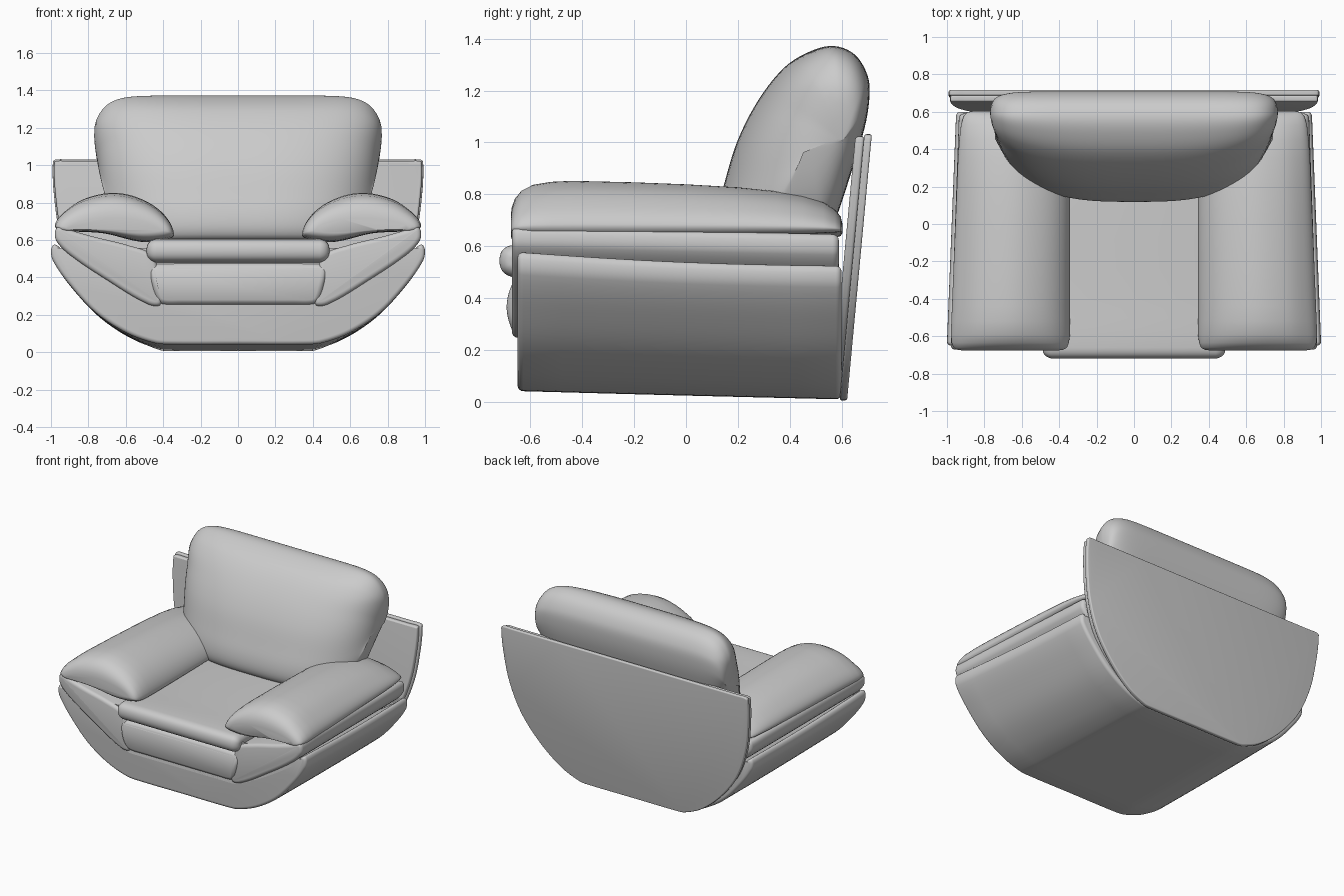
import bpy, bmesh, math
from mathutils import Vector

if "Cube" in bpy.data.objects:
    bpy.data.objects.remove(bpy.data.objects["Cube"])


def curve(pts, n=5):
    """Smooth closed loop through 2D points, free of overshoot."""
    p = [Vector(q) for q in pts]
    m, out = len(p), []
    tan = [(p[(i + 1) % m] - p[i - 1]).normalized() for i in range(m)]
    for i in range(m):
        a, b = p[i], p[(i + 1) % m]
        L = (b - a).length
        for k in range(n):
            t = k / n
            out.append(a * (2*t**3 - 3*t**2 + 1) + b * (3*t**2 - 2*t**3)
                       + tan[i] * L * (t**3 - 2*t**2 + t) + tan[(i + 1) % m] * L * (t**3 - t**2))
    return out


def mirrored(half):
    """Close a half profile (top centre round to bottom centre) over x = 0."""
    return half + [(-x, z) for x, z in reversed(half) if x > 0]


def inset(loop, d):
    m = len(loop)
    area = sum(loop[i - 1].x * loop[i].y - loop[i].x * loop[i - 1].y for i in range(m))
    s = 1 if area > 0 else -1
    out = []
    for i in range(m):
        t = (loop[(i + 1) % m] - loop[i - 1]).normalized()
        out.append(loop[i] + Vector((-t.y, t.x)) * d * s)
    return out


def loft(name, rings):
    bm = bmesh.new()
    vs = [[bm.verts.new(c) for c in r] for r in rings]
    m = len(rings[0])
    for a, b in zip(vs, vs[1:]):
        for i in range(m):
            bm.faces.new((a[i - 1], a[i], b[i], b[i - 1]))
    bm.faces.new(vs[0])
    bm.faces.new(vs[-1])
    bmesh.ops.recalc_face_normals(bm, faces=bm.faces)
    me = bpy.data.meshes.new(name)
    bm.to_mesh(me)
    bm.free()
    me.shade_smooth()
    me.set_sharp_from_angle(angle=math.radians(45))
    ob = bpy.data.objects.new(name, me)
    bpy.context.collection.objects.link(ob)
    return ob


def extrude(name, loop, y0, y1, r, warp=lambda x, y, z: (x, y, z)):
    """Extrude an XZ loop along y with rounded ends of radius r."""
    ends = [(r * (1 - math.sin(a)), r * (1 - math.cos(a)))
            for a in [math.radians(v) for v in (90, 67, 45, 22, 0)]]
    st = [(y0 + e, d) for e, d in ends]
    st += [(y0 + r + (y1 - y0 - 2*r) * k / 8, 0) for k in range(1, 8)]
    st += [(y1 - e, d) for e, d in reversed(ends)]
    rings = []
    for y, d in st:
        rings.append([warp(q.x, y, q.y) for q in inset(loop, d)])
    return loft(name, rings)


def mirror_x(ob):
    ob.modifiers.new("mirror", 'MIRROR').use_mirror_merge = False


# base shell: upswept trough, narrowing and dropping toward the back
shell = curve(mirrored([(0, .255), (.36, .255), (.44, .26), (.6, .335), (.78, .44), (.93, .54),
                        (.98, .577), (1.0, .55), (.99, .49), (.9, .36), (.76, .21), (.6, .105),
                        (.45, .05), (.36, .042), (0, .042)]))


def shell_warp(x, y, z):
    t = (y + .65) / 1.25
    return x * (1 - .05 * t), y, z - t * (.032 + .045 * max(0, z - .1)) - .02 * math.sin(math.pi * t) * z


extrude("base_shell", shell, -.65, .6, .022, shell_warp)

# leaning back panel in two layers
panel = curve(mirrored([(0, 1.03), (.9, 1.03), (.975, 1.03), (.99, 1.015), (.985, .85), (.95, .62),
                        (.865, .4), (.72, .21), (.56, .075), (.42, .012), (.36, .006), (0, .006)]))
lean = lambda x, y, z: (x, y + .093 * z, z)
extrude("back_panel", panel, .592, .621, .008, lean)
extrude("back_panel_lining", inset(panel, .008), .558, .594, .012, lean)

# front panel below the seat
front = curve(mirrored([(0, .48), (.4, .478), (.46, .47), (.475, .45), (.46, .36), (.435, .275),
                        (.4, .252), (.3, .25), (0, .25)]))
extrude("front_panel", front, -.66, .5, .03,
        lambda x, y, z: (x, y - (.032 * math.sin(math.pi * (z - .25) / .23) if y < -.62 else 0), z))

# seat cushion with a rolled front lip
seat = curve([(-.66, .605), (-.4, .605), (.4, .605), (.5, .59), (.5, .5), (.4, .48), (-.4, .48),
              (-.66, .48), (-.705, .5), (-.72, .543), (-.705, .588)])
rings = []
for k in range(-12, 13):
    a = k / 12 * math.pi / 2
    x = math.copysign(.43 + .058 * abs(math.sin(a)), k) if k else 0
    d = .048 * (1 - math.cos(a))
    rings.append([(x, q.x, q.y) for q in inset(seat, d)])
loft("seat_cushion", rings)

# padded filler between shell and arm
filler = curve([(.955, .675), (.978, .65), (.972, .595), (.9, .52), (.7, .385), (.48, .256),
                (.41, .26), (.42, .4), (.46, .52), (.58, .57), (.78, .62), (.9, .655)])
mirror_x(extrude("arm_filler", filler, -.672, .59, .025,
                 lambda x, y, z: (.34 + (x - .34) * (1 - .07 * (y + .67) / 1.27),
                                  y, z - .03 * (y + .67) / 1.27)))

# arm pillows: overstuffed, tapering at the rear
arm = curve([(.38, .6), (.342, .63), (.395, .735), (.51, .815), (.66, .852), (.82, .823),
             (.93, .755), (.982, .685), (.96, .648), (.88, .645), (.72, .635), (.52, .59)])
stations = [(-.676, .8, .3), (-.672, .89, .47), (-.66, .95, .64), (-.635, .98, .8), (-.59, 1, .92),
            (-.52, 1, .98), (-.44, 1, 1), (-.2, 1, .97), (0, 1, .93), (.2, 1, .87), (.35, 1, .79),
            (.45, .99, .7), (.53, .97, .57), (.575, .93, .42), (.597, .87, .28), (.604, .75, .12)]
rings = []
for y, sx, sz in stations:
    taper = 1 - .08 * (y + .67) / 1.27
    rings.append([(.34 + (.32 + (q.x - .66) * sx) * taper, y, .66 + (q.y - .66) * sz) for q in arm])
mirror_x(loft("arm_pillow", rings))

# back cushion: side profile swept across x, bulging toward the sitter
back = curve([(.13, .63), (.12, .72), (.15, .85), (.2, 1.01), (.28, 1.165), (.38, 1.29), (.48, 1.352),
              (.57, 1.372), (.65, 1.34), (.7, 1.26), (.708, 1.18), (.69, 1.06), (.63, .86),
              (.575, .7), (.53, .62), (.35, .59), (.18, .595)])
rings = []
for k in range(-24, 25):
    u = math.sin(k / 24 * math.pi / 2 * .985)
    f = (1 - abs(u)**3)**.45
    g = (1 - abs(u)**10)**.4
    ring = []
    for q in back:
        mid = min(.6, .49 + .25 * (q.y - .7))
        dy = q.x - mid
        z = 1.0 + (q.y - 1.0) * g
        w = .665 + .125 * min(1, max(0, (z - .6) / .62))**.9
        ring.append((u * w, mid + dy * (f if dy < 0 else g), z))
    rings.append(ring)
loft("back_cushion", rings)
